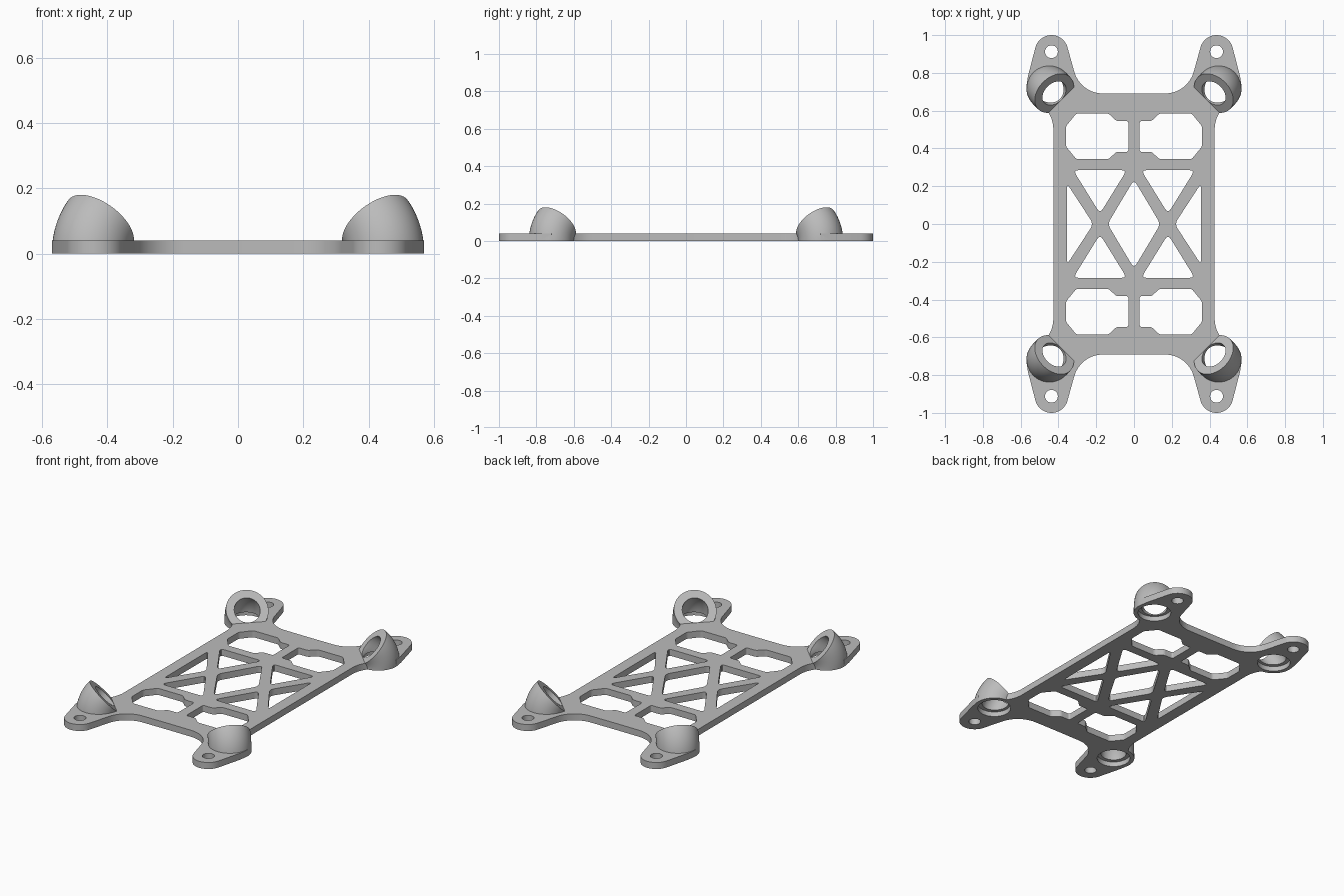
import bpy, bmesh
from math import sin, cos, radians, pi
from mathutils import Vector

if "Cube" in bpy.data.objects:
    bpy.data.objects.remove(bpy.data.objects["Cube"])

THICK = 0.04
BOSS = (0.45, 0.72)      # centre of each elbow socket
LUG = (0.437, 0.912)     # centre of each rounded lug
BEND, TILT = 0.13, 46    # elbow bend radius and angle

grey = bpy.data.materials.new("plain_grey")
grey.use_nodes = True
grey.diffuse_color = (0.5, 0.5, 0.5, 1)
grey.node_tree.nodes["Principled BSDF"].inputs["Base Color"].default_value = (0.5, 0.5, 0.5, 1)


def arc(c, r, a0, a1, n=12):
    angles = [radians(a0 + (a1 - a0) * i / n) for i in range(n + 1)]
    return [(c[0] + r * cos(a), c[1] + r * sin(a)) for a in angles]


def rounded(points, d, n=5):
    """Round each polygon corner, starting a distance d from it."""
    pts = [Vector(p) for p in points]
    out = []
    for i, p in enumerate(pts):
        a = p + (pts[i - 1] - p).normalized() * d
        b = p + (pts[(i + 1) % len(pts)] - p).normalized() * d
        for k in range(n + 1):
            t = k / n
            out.append(a * (1 - t) ** 2 + p * 2 * t * (1 - t) + b * t * t)
    return out


def flip(points, sx, sy):
    return [(p[0] * sx, p[1] * sy) for p in points]


def mesh_object(name, bm):
    bmesh.ops.recalc_face_normals(bm, faces=bm.faces)
    me = bpy.data.meshes.new(name)
    bm.to_mesh(me)
    bm.free()
    me.materials.append(grey)
    ob = bpy.data.objects.new(name, me)
    bpy.context.collection.objects.link(ob)
    return ob


def add_rings(bm, rings):
    """Skin a closed tube through rings of points."""
    rows = [[bm.verts.new(p) for p in ring] for ring in rings]
    n = len(rows[0])
    for a, b in zip(rows, rows[1:]):
        for i in range(n):
            j = (i + 1) % n
            bm.faces.new((a[i], a[j], b[j], b[i]))
    bm.faces.new(rows[0])
    bm.faces.new(rows[-1])


def add_elbow(bm, sx, sy, r, a0, a1, steps=20, n=48):
    """Pipe bend rising from the plate and leaning towards the middle."""
    out = Vector((sx, sy, 0)).normalized()
    side = Vector((-out.y, out.x, 0))
    base = Vector((BOSS[0] * sx, BOSS[1] * sy, 0))
    rings = []
    for k in range(steps + 1):
        t = radians(a0 + (a1 - a0) * k / steps)
        spoke = out * cos(t) + Vector((0, 0, sin(t)))
        centre = base - out * BEND + spoke * BEND
        rings.append([centre + (spoke * cos(q) + side * sin(q)) * r
                      for q in (2 * pi * i / n for i in range(n))])
    add_rings(bm, rings)


# Plate outline: one quarter, then mirrored
quarter = [(0, 0.69)] + arc((0.165, 0.848), 0.157, 270, 345)
quarter += arc(LUG, 0.088, 165, 15, 20)
quarter += [(0.562, 0.78), (0.57, 0.72)]
quarter += arc((0.597, 0.50), 0.17, 118, 180)
outline = quarter + flip(quarter[::-1], 1, -1)
outline += flip(quarter[1:], -1, -1) + flip(quarter[:0:-1], -1, 1)
outline = [p for i, p in enumerate(outline) if (Vector(p) - Vector(outline[i - 1])).length > 1e-5]

# Openings in the plate
window = [(0.305, 0.585), (0.135, 0.585), (0.093, 0.545), (0.03, 0.545), (0.03, 0.382),
          (0.093, 0.382), (0.135, 0.343), (0.305, 0.343), (0.36, 0.41), (0.36, 0.518)]
truss = [(0.322, 0.285), (0.038, 0.285), (0.18, 0.055)]
side_gap = [(0.355, 0.215), (0.215, 0), (0.355, -0.215)]
diamond = [(0, 0.235), (0.14, 0), (0, -0.235), (-0.14, 0)]
loops = [outline, rounded(diamond, 0.03)]
for sx in (1, -1):
    loops.append(rounded(flip(side_gap, sx, 1), 0.03))
    for sy in (1, -1):
        loops.append(rounded(flip(window, sx, sy), 0.012))
        loops.append(rounded(flip(truss, sx, sy), 0.03))
        loops.append(flip(arc(LUG, 0.034, 0, 345, 23), sx, sy))

# Plate: filled and extruded flat curve turned into a mesh
curve = bpy.data.curves.new("plate_profile", "CURVE")
curve.dimensions = "2D"
curve.fill_mode = "BOTH"
curve.extrude = THICK / 2
for loop in loops:
    sp = curve.splines.new("POLY")
    sp.points.add(len(loop) - 1)
    for pt, p in zip(sp.points, loop):
        pt.co = (p[0], p[1], 0, 1)
    sp.use_cyclic_u = True
helper = bpy.data.objects.new("plate_profile", curve)
bpy.context.collection.objects.link(helper)
flat = bpy.data.meshes.new_from_object(helper.evaluated_get(bpy.context.evaluated_depsgraph_get()))
bm = bmesh.new()
bm.from_mesh(flat)
bmesh.ops.remove_doubles(bm, verts=bm.verts, dist=1e-5)
bmesh.ops.translate(bm, verts=bm.verts, vec=(0, 0, THICK / 2))
bpy.data.objects.remove(helper)
frame = mesh_object("mounting_frame", bm)

# Elbow sockets, their bores and the wider recesses underneath
sockets, bores, recesses = bmesh.new(), bmesh.new(), bmesh.new()
for sx in (1, -1):
    for sy in (1, -1):
        add_elbow(sockets, sx, sy, 0.12, 0, TILT)
        add_elbow(bores, sx, sy, 0.073, -6, TILT + 6)
        circle = flip(arc(BOSS, 0.095, 0, 352.5, 47), sx, sy)
        add_rings(recesses, [[(x, y, z) for x, y in circle] for z in (-0.02, 0.03)])

for name, part, op in (("sockets", sockets, "UNION"), ("bores", bores, "DIFFERENCE"),
                       ("recesses", recesses, "DIFFERENCE")):
    tool = mesh_object(name, part)
    tool.hide_render = True
    mod = frame.modifiers.new(name, "BOOLEAN")
    mod.operation, mod.solver, mod.object = op, "EXACT", tool
    bpy.context.view_layer.objects.active = frame
    bpy.ops.object.modifier_apply(modifier=name)
    bpy.data.objects.remove(tool)

# Smooth the curved walls, keep the edges crisp
bpy.ops.object.select_all(action="DESELECT")
frame.select_set(True)
bpy.context.view_layer.objects.active = frame
bpy.ops.object.shade_smooth_by_angle(angle=radians(30))
